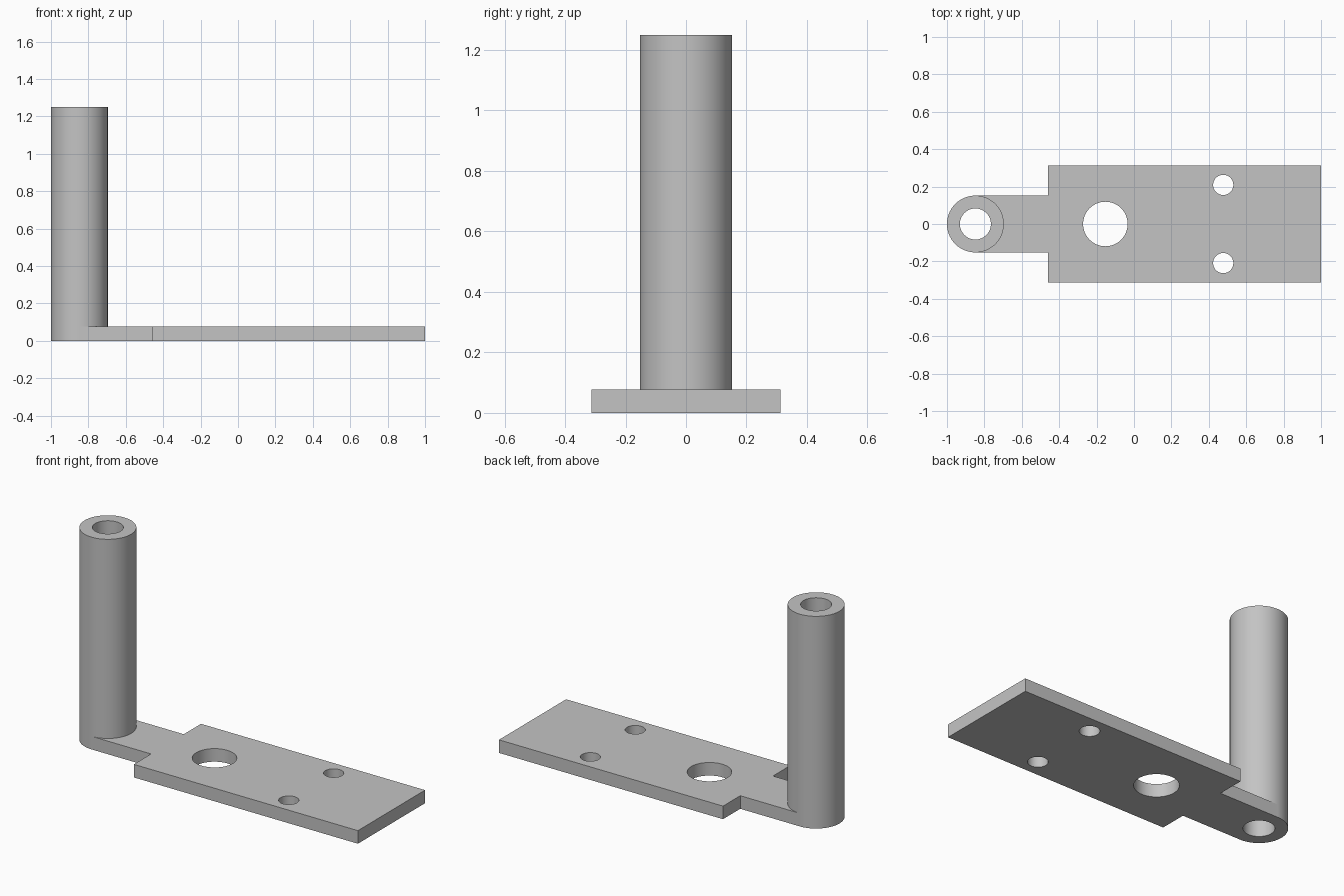
import bpy, bmesh, math

if "Cube" in bpy.data.objects:
    bpy.data.objects.remove(bpy.data.objects["Cube"])

T = 0.077             # plate thickness
R, BORE = 0.152, 0.083  # tube outer and inner radius
TX = -0.848           # tube centre
SEG = 96

grey = bpy.data.materials.new("plain grey")
grey.diffuse_color = (0.55, 0.55, 0.55, 1)
grey.use_nodes = True
grey.node_tree.nodes["Principled BSDF"].inputs["Base Color"].default_value = grey.diffuse_color


def finish(name, bm):
    bmesh.ops.recalc_face_normals(bm, faces=bm.faces)
    mesh = bpy.data.meshes.new(name)
    bm.to_mesh(mesh)
    bm.free()
    mesh.materials.append(grey)
    ob = bpy.data.objects.new(name, mesh)
    bpy.context.collection.objects.link(ob)
    return ob


def smooth(ob):
    bpy.ops.object.select_all(action='DESELECT')
    ob.select_set(True)
    bpy.context.view_layer.objects.active = ob
    bpy.ops.object.shade_smooth_by_angle(angle=math.radians(30))


def ring(bm, r, z):
    return [bm.verts.new((TX + r * math.cos(a), r * math.sin(a), z))
            for a in (2 * math.pi * i / SEG for i in range(SEG))]


# Post: hollow tube running down to the underside of the plate
bm = bmesh.new()
loops = [ring(bm, R, 0), ring(bm, R, 1.25), ring(bm, BORE, 1.25), ring(bm, BORE, 0)]
for k in range(4):
    a, b = loops[k], loops[(k + 1) % 4]
    for i in range(SEG):
        j = (i + 1) % SEG
        bm.faces.new((a[i], a[j], b[j], b[i]))
smooth(finish("tube_post", bm))

# Base plate: wide slab with a narrow tongue that wraps the tube
outline = [(-0.46, -R), (-0.46, -0.3125), (1, -0.3125),
           (1, 0.3125), (-0.46, 0.3125), (-0.46, R)]
for i in range(SEG // 2 + 1):
    a = math.pi / 2 - 2 * math.pi * i / SEG
    outline.append((TX + R * math.cos(a), R * math.sin(a)))
bm = bmesh.new()
face = bm.faces.new([bm.verts.new((x, y, 0)) for x, y in outline])
ext = bmesh.ops.extrude_face_region(bm, geom=[face], use_keep_orig=True)
for v in ext["geom"]:
    if isinstance(v, bmesh.types.BMVert):
        v.co.z = T
plate = finish("base_plate", bm)

# Holes: one large centre hole and a pair of small screw holes
for x, y, r in ((-0.153, 0, 0.119), (0.477, 0.209, 0.054), (0.477, -0.209, 0.054)):
    bpy.ops.mesh.primitive_cylinder_add(vertices=64, radius=r, depth=0.4, location=(x, y, T / 2))
    cutter = bpy.context.object
    cutter.name = "hole_cutter"
    cutter.data.materials.append(grey)
    cutter.hide_render = True
    mod = plate.modifiers.new("hole", 'BOOLEAN')
    mod.operation, mod.solver, mod.object = 'DIFFERENCE', 'EXACT', cutter
    bpy.context.view_layer.objects.active = plate
    bpy.ops.object.modifier_apply(modifier=mod.name)
    bpy.data.objects.remove(cutter)
smooth(plate)
